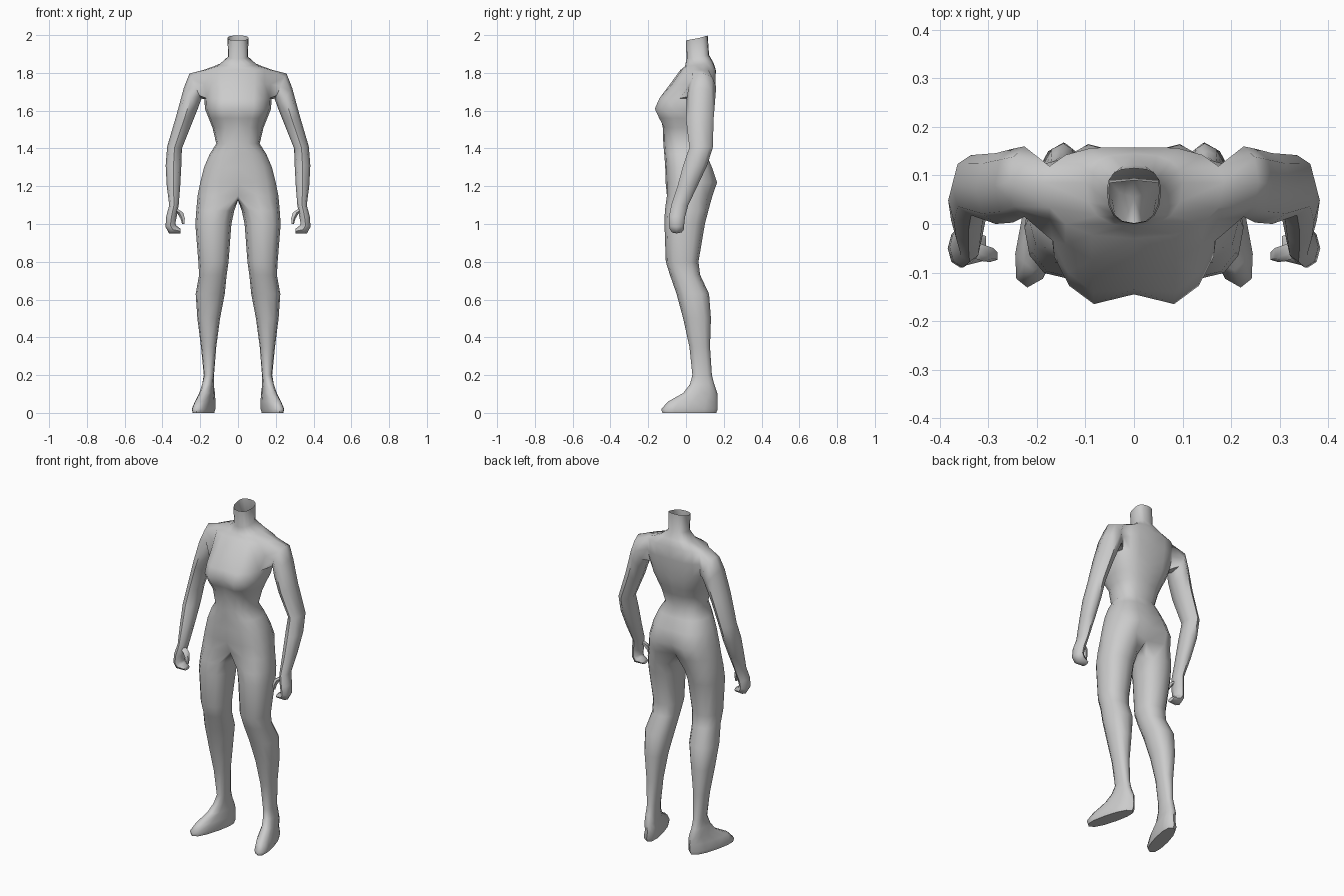
import bpy, bmesh, math

skin = bpy.data.materials.new("plain grey")
skin.diffuse_color = (0.6, 0.6, 0.6, 1)

bm = bmesh.new()


def bridge(a, b, closed=True, skip=()):
    """Join two rings of equal length with quads."""
    n = len(a)
    for i in range(n if closed else n - 1):
        if i not in skip:
            j = (i + 1) % n
            bm.faces.new((a[i], a[j], b[j], b[i]))


def power(v, p):
    return math.copysign(abs(v) ** p, v)


# Half torso, neck to pelvis: z, half width, front y, side y, back y, front cleft, back cleft, tilt
torso_rows = [
    (1.985, .056, .00, .07, .115, 0, 0, .013),
    (1.885, .052, .002, .07, .122, 0, 0, .01),
    (1.845, .10, -.005, .085, .145, 0, 0, .01),
    (1.815, .185, -.03, .085, .162, 0, .004, .0),
    (1.74, .185, -.085, .085, .162, 0, .006, 0),
    (1.665, .178, -.155, .06, .155, .02, .008, 0),
    (1.61, .175, -.178, .02, .148, .033, .008, 0),
    (1.56, .155, -.152, .0, .135, .02, .005, 0),
    (1.51, .135, -.123, .0, .115, 0, 0, 0),
    (1.425, .115, -.12, .0, .09, 0, 0, 0),
    (1.37, .15, -.115, .0, .115, 0, .005, 0),
    (1.30, .18, -.11, .0, .147, 0, .015, 0),
    (1.22, .20, -.108, .0, .176, 0, .035, 0),
    (1.15, .214, -.108, .0, .15, .03, .045, 0),
]
torso = []
for z, w, yf, ys, yb, cf, cb, tilt in torso_rows:
    ring = []
    for k in range(9):
        a = k * math.pi / 8
        c = power(math.cos(a), .85)
        x = 0 if k in (0, 8) else w * math.sin(a) ** .78
        y = ys + (yf - ys) * c if c > 0 else ys - (yb - ys) * c
        y += cf if k == 0 else -cb if k == 8 else 0
        ring.append(bm.verts.new((x, y, z - tilt * c)))
    torso.append(ring)
for r in range(len(torso) - 1):
    # The skipped side faces leave the armhole
    bridge(torso[r], torso[r + 1], False, (3, 4) if r in (3, 4) else ())

# Leg and foot: z, inner x, outer x, front y, back y, outward toe shear
leg_rows = [
    (1.07, .02, .221, -.112, .118, 0),
    (1.0, .035, .226, -.114, .10, 0),
    (.80, .05, .21, -.107, .066, 0),
    (.73, .06, .206, -.085, .075, 0),
    (.63, .07, .224, -.05, .122, 0),
    (.50, .095, .215, -.015, .132, 0),
    (.35, .115, .196, .018, .127, 0),
    (.20, .127, .181, .034, .137, 0),
    (.15, .128, .19, .02, .15, .1),
    (.105, .128, .20, -.015, .166, .2),
    (.06, .132, .215, -.095, .166, .25),
    (.02, .135, .23, -.131, .168, .25),
    (.0, .14, .225, -.125, .16, .25),
]
crotch = [bm.verts.new((0, y, z)) for y, z in ((.055, 1.13), (0, 1.125), (-.05, 1.13))]
ring = torso[-1] + crotch
for z, xi, xo, yf, yb, shear in leg_rows:
    cx, cy, rx, ry = (xi + xo) / 2, (yf + yb) / 2, (xo - xi) / 2, (yb - yf) / 2
    new = []
    for k in range(12):
        a = (k - 4) * math.pi / 6
        y = cy + ry * power(math.sin(a), .9)
        new.append(bm.verts.new((cx + rx * power(math.cos(a), .8) + shear * (cy - y), y, z)))
    bridge(ring, new)
    ring = new
bm.faces.new(ring)

# Arm and curled hand: outer x, outer z, inner x, inner z, front y, back y
arm_rows = [
    (.257, 1.797, .195, 1.66, .015, .16),
    (.287, 1.72, .213, 1.61, .003, .155),
    (.325, 1.58, .245, 1.53, .0, .146),
    (.375, 1.41, .297, 1.40, .018, .142),
    (.383, 1.31, .30, 1.31, -.015, .112),
    (.377, 1.20, .306, 1.20, -.045, .06),
    (.364, 1.10, .314, 1.10, -.078, .012),
    (.38, 1.04, .325, 1.035, -.09, -.005),
    (.384, .985, .332, 1.00, -.09, -.01),
    (.365, .95, .325, .99, -.085, -.012),
    (.305, .95, .305, .975, -.075, -.025),
]
top, mid, low = torso[3:6]
ring = [top[4], top[5], mid[5], low[5], low[4], low[3], mid[3], top[3]]
for xo, zo, xi, zi, yf, yb in arm_rows:
    new = []
    for k in range(8):
        a = k * math.pi / 4
        c = math.cos(a) / 2
        new.append(bm.verts.new(((xo + xi) / 2 + (xo - xi) * c,
                                 (yf + yb) / 2 + (yb - yf) / 2 * math.sin(a),
                                 (zo + zi) / 2 + (zo - zi) * c)))
    bridge(ring, new)
    ring = new
bm.faces.new(ring)

# Thumb: centre x, y, z, radius
ring = None
for x, y, z, r in ((.335, -.05, 1.08, .018), (.305, -.06, 1.06, .018),
                   (.292, -.066, 1.03, .013), (.289, -.068, 1.0, .007)):
    new = [bm.verts.new((x + r * math.cos(k * math.pi / 2.5),
                         y + r * math.sin(k * math.pi / 2.5), z)) for k in range(5)]
    if ring:
        bridge(ring, new)
    else:
        bm.faces.new(new)
    ring = new
bm.faces.new(ring)

bmesh.ops.recalc_face_normals(bm, faces=bm.faces)
mesh = bpy.data.meshes.new("body")
bm.to_mesh(mesh)
bm.free()
mesh.materials.append(skin)
body = bpy.data.objects.new("body", mesh)
bpy.context.collection.objects.link(body)

# Mirror the half figure across its centre plane
mirror = body.modifiers.new("mirror", 'MIRROR')
mirror.use_clip = True
mirror.merge_threshold = .0005

bpy.context.view_layer.objects.active = body
body.select_set(True)
bpy.ops.object.shade_smooth_by_angle(angle=math.radians(60))
